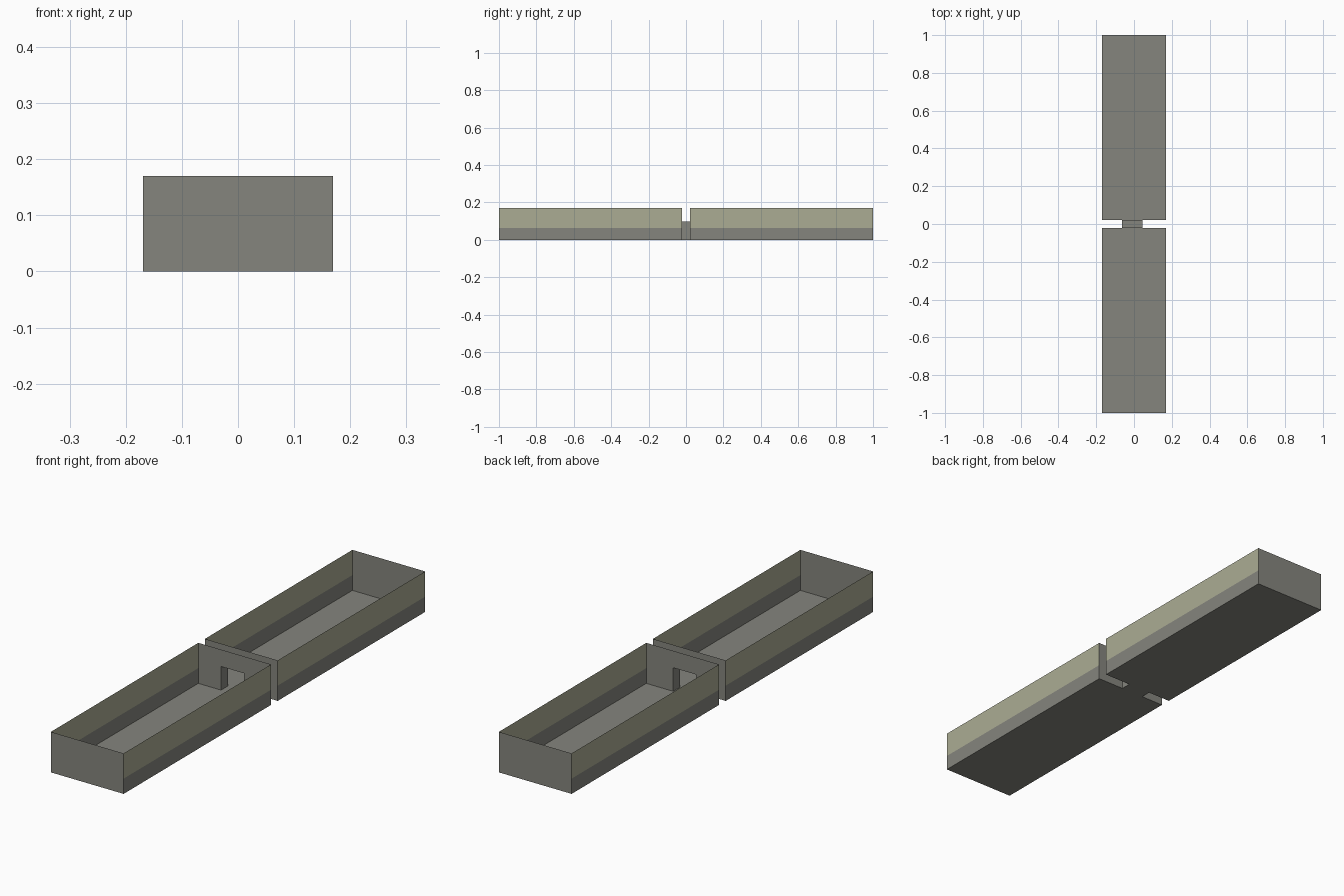
import bpy

if "Cube" in bpy.data.objects:
    bpy.data.objects.remove(bpy.data.objects["Cube"])

# Main dimensions
W, H, STRIPE = 0.169, 0.17, 0.064        # half width, height, top of the lower band
Y_IN, Y_OUT = 0.022, 1.0                 # inner and outer ends of each tray
PX0, PX1, PH = -0.063, 0.044, 0.099      # passage sides and height


def material(name, rgb):
    m = bpy.data.materials.new(name)
    m.diffuse_color = (*rgb, 1.0)
    m.use_nodes = True
    m.node_tree.nodes["Principled BSDF"].inputs["Base Color"].default_value = m.diffuse_color
    return m


GREY = material("stone_grey", (0.235, 0.235, 0.208))
OLIVE = material("pale_olive", (0.41, 0.415, 0.296))


def sheet(name, faces, mat):
    """Thin sheets, each face given as a list of corner points."""
    verts, polys = [], []
    for f in faces:
        polys.append(list(range(len(verts), len(verts) + len(f))))
        verts += f
    me = bpy.data.meshes.new(name)
    me.from_pydata(verts, [], polys)
    me.materials.append(mat)
    ob = bpy.data.objects.new(name, me)
    bpy.context.collection.objects.link(ob)
    return ob


def side(x, y0, y1, z0, z1):
    """Upright rectangle facing away from the passage centre line."""
    f = [(x, y0, z0), (x, y1, z0), (x, y1, z1), (x, y0, z1)]
    return f if x > 0 else f[::-1]


def flat(x0, x1, y0, y1, z, up=True):
    f = [(x0, y0, z), (x1, y0, z), (x1, y1, z), (x0, y1, z)]
    return f if up else f[::-1]


def cross(y, outline, facing):
    """Upright polygon across the model, facing +y or -y."""
    f = [(x, y, z) for x, z in outline]
    return f if facing < 0 else f[::-1]


# End wall outlines: one plain, one with the doorway cut out
plain = [(-W, 0), (W, 0), (W, H), (-W, H)]
doorway = [(-W, 0), (PX0, 0), (PX0, PH), (PX1, PH), (PX1, 0), (W, 0), (W, H), (-W, H)]

# Two open trays, front and back
for label, s in (("front", -1), ("back", 1)):
    y0, y1 = sorted((s * Y_IN, s * Y_OUT))
    sheet(label + "_floor", [flat(-W, W, y0, y1, 0)], GREY)
    sheet(label + "_lower_sides", [side(x, y0, y1, 0, STRIPE) for x in (-W, W)], GREY)
    sheet(label + "_upper_sides", [side(x, y0, y1, STRIPE, H) for x in (-W, W)], OLIVE)
    sheet(label + "_outer_end", [cross(s * Y_OUT, plain, s)], GREY)
    sheet(label + "_doorway_end", [cross(s * Y_IN, doorway, -s)], GREY)

# Short passage joining the two doorways
sheet("passage_floor", [flat(PX0, PX1, -Y_IN, Y_IN, 0)], GREY)
sheet("passage_walls", [side(x, -Y_IN, Y_IN, 0, PH) for x in (PX0, PX1)], GREY)
sheet("passage_roof", [flat(PX0, PX1, -Y_IN, Y_IN, PH)], GREY)
